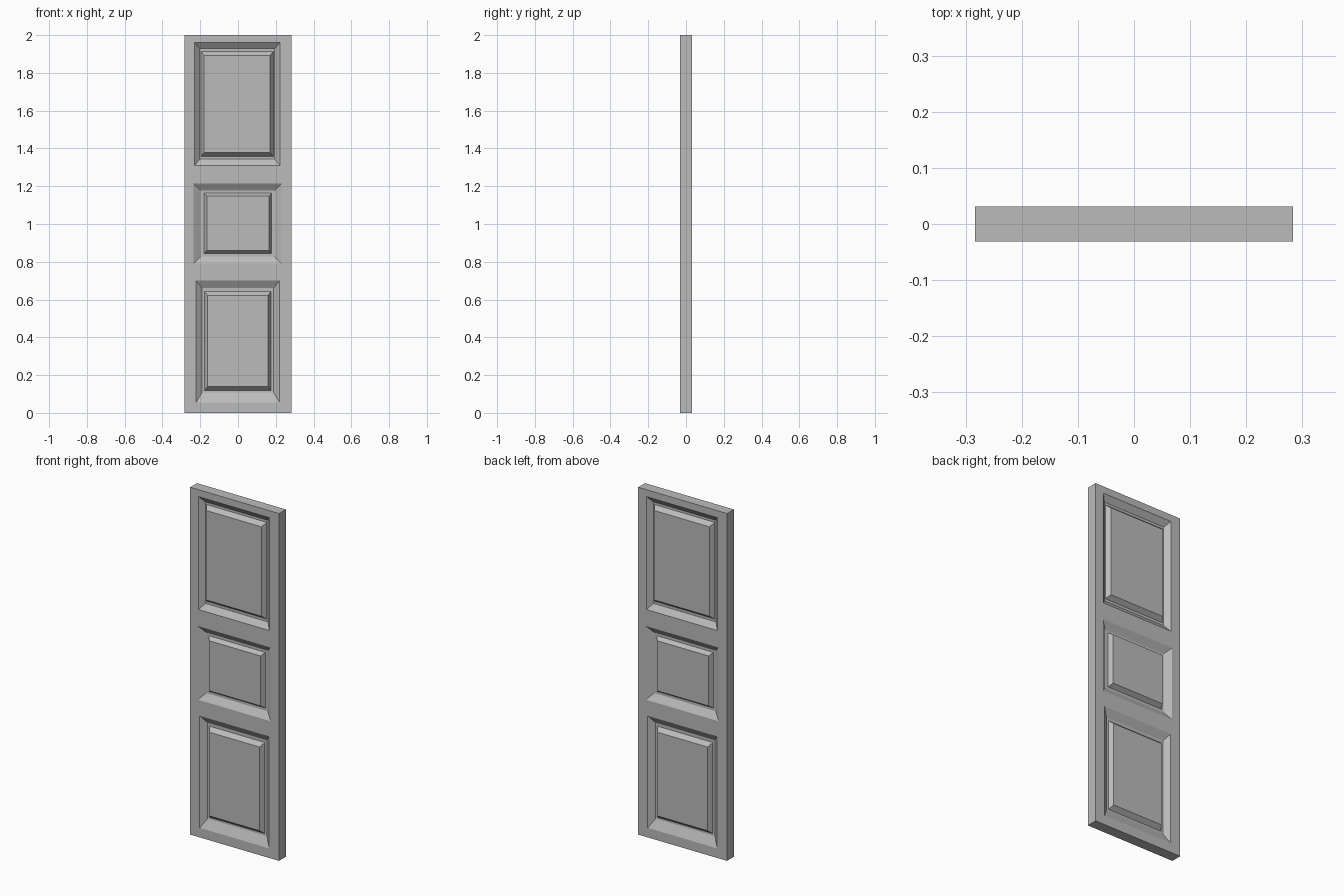
import bpy
import bmesh
from math import pi
from mathutils import Matrix

cube = bpy.data.objects.get("Cube")
if cube:
    bpy.data.objects.remove(cube, do_unlink=True)

HALF_W, HALF_T = 0.283, 0.031
GROOVE_DEPTH = 0.025

grey = bpy.data.materials.new("door grey")
grey.use_nodes = True
colour = (0.5, 0.5, 0.5, 1)
grey.diffuse_color = colour
grey.node_tree.nodes["Principled BSDF"].inputs["Base Color"].default_value = colour


def rect_loop(bm, rect, depth):
    """Four corners of a rectangle sunk below the front face."""
    x0, x1, z0, z1 = rect
    y = -HALF_T + depth
    return [bm.verts.new((x, y, z))
            for x, z in ((x0, z0), (x1, z0), (x1, z1), (x0, z1))]


def add_panel(bm, band, opening, groove, base, field):
    """Frame band, sloped recess, flat groove and raised field."""
    loops = [rect_loop(bm, (-HALF_W, HALF_W) + band, 0),
             rect_loop(bm, opening, 0),
             rect_loop(bm, groove, GROOVE_DEPTH),
             rect_loop(bm, base, GROOVE_DEPTH),
             rect_loop(bm, field, 0.001)]
    for outer, inner in zip(loops, loops[1:]):
        for i in range(4):
            j = (i + 1) % 4
            bm.faces.new((outer[i], outer[j], inner[j], inner[i]))
    bm.faces.new(loops[-1])


bm = bmesh.new()

# Lower panel
add_panel(bm, (0, 0.745), (-0.222, 0.22, 0.055, 0.70),
          (-0.19, 0.188, 0.108, 0.66), (-0.177, 0.174, 0.119, 0.643),
          (-0.161, 0.159, 0.14, 0.622))
# Middle panel
add_panel(bm, (0.745, 1.262), (-0.235, 0.23, 0.79, 1.214),
          (-0.198, 0.193, 0.828, 1.177), (-0.18, 0.178, 0.843, 1.163),
          (-0.165, 0.165, 0.86, 1.148))
# Upper panel
add_panel(bm, (1.262, 2), (-0.23, 0.222, 1.31, 1.96),
          (-0.203, 0.194, 1.343, 1.928), (-0.197, 0.187, 1.358, 1.914),
          (-0.18, 0.17, 1.378, 1.893))
bmesh.ops.remove_doubles(bm, verts=bm.verts, dist=0.0001)

# Back face is the front turned half way round
copy = bmesh.ops.duplicate(bm, geom=bm.verts[:] + bm.edges[:] + bm.faces[:])
back = [g for g in copy["geom"] if isinstance(g, bmesh.types.BMVert)]
bmesh.ops.rotate(bm, verts=back, cent=(0, 0, 0), matrix=Matrix.Rotation(pi, 3, 'Z'))

# Rim joining the two faces
rim = [e for e in bm.edges if e.is_boundary]
bmesh.ops.bridge_loops(bm, edges=rim)
bmesh.ops.recalc_face_normals(bm, faces=bm.faces)

mesh = bpy.data.meshes.new("panelled_door")
bm.to_mesh(mesh)
bm.free()
mesh.materials.append(grey)
door = bpy.data.objects.new("panelled_door", mesh)
bpy.context.collection.objects.link(door)
